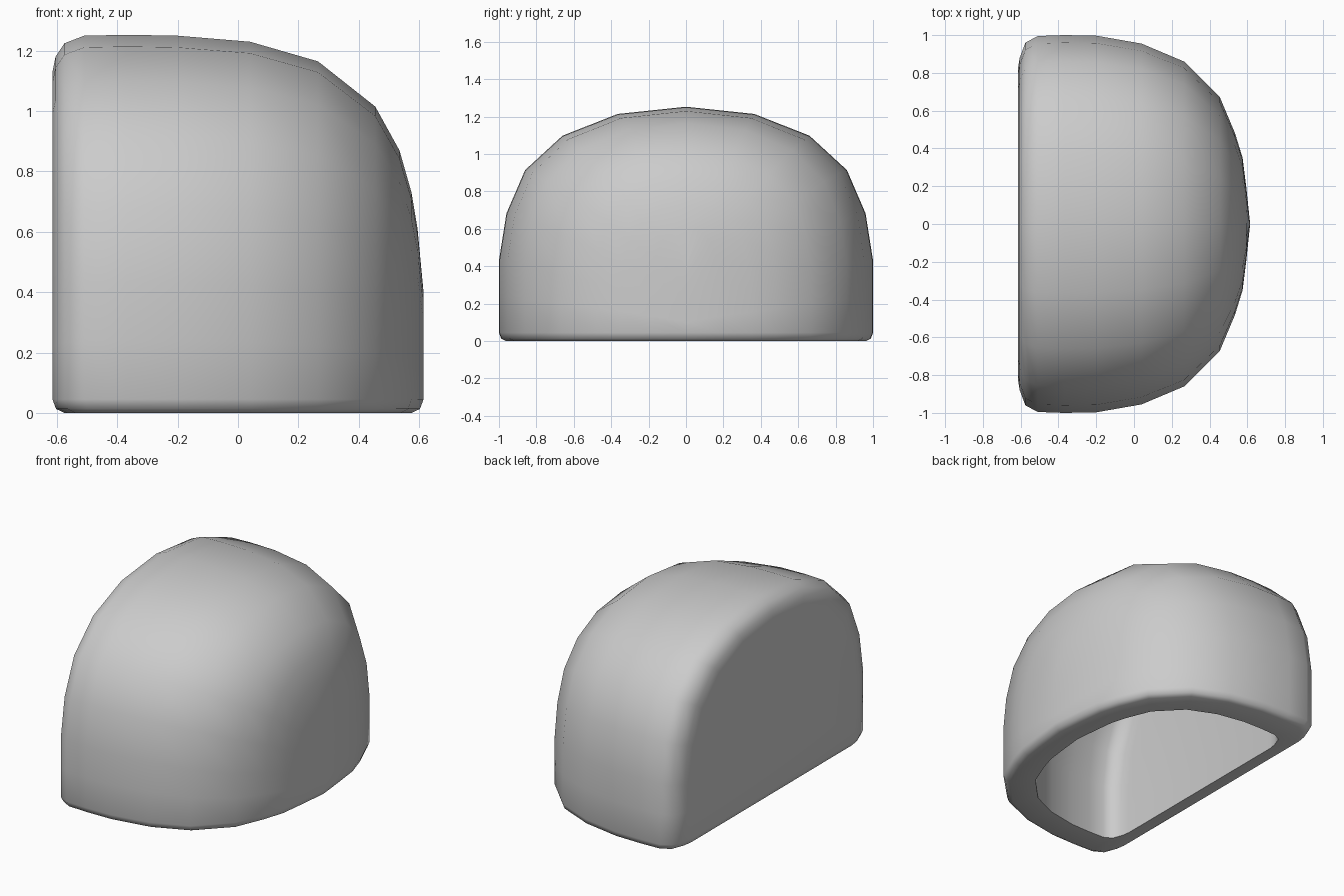
import bpy, bmesh, math

if "Cube" in bpy.data.objects:
    bpy.data.objects.remove(bpy.data.objects["Cube"])

# Stations along x: (x, half width, crown height)
STATIONS = [(-0.615, 0.82, 1.13), (-0.605, 0.88, 1.18), (-0.575, 0.96, 1.225),
            (-0.51, 0.995, 1.25), (-0.37, 1.0, 1.253), (-0.2, 0.997, 1.25),
            (0.04, 0.955, 1.23), (0.265, 0.86, 1.165), (0.455, 0.67, 1.015),
            (0.535, 0.48, 0.87), (0.575, 0.35, 0.73), (0.595, 0.19, 0.61),
            (0.615, 0.0, 0.40)]
# Half arch: (fraction of width, fraction of height)
HALF = [(1, 0), (1, 0.16), (1, 0.32), (0.96, 0.528), (0.86, 0.72),
        (0.66, 0.872), (0.365, 0.968)]
ARCH = HALF + [(0, 1)] + [(-y, z) for y, z in reversed(HALF)]

bm = bmesh.new()


def shell(x_fn, sy, sz, z0):
    """Loft arches along x, cap the flat back, return the bottom loop."""
    rows = [[bm.verts.new((x_fn(x), f * w * sy, z0 + g * (h * sz - z0)))
             for f, g in ARCH] for x, w, h in STATIONS]
    for a, b in zip(rows, rows[1:]):
        for i in range(len(ARCH) - 1):
            bm.faces.new((a[i], a[i + 1], b[i + 1], b[i]))
    bm.faces.new(rows[0])
    return [r[0] for r in rows] + [r[-1] for r in reversed(rows)]


def offset_loop(loop, d, z):
    """Copy a loop, drawn in by d along x and y."""
    return [bm.verts.new((v.co.x * (1 - d / 0.615), v.co.y * (1 - d), z)) for v in loop]


def bridge(a, b):
    n = len(a)
    for i in range(n):
        j = (i + 1) % n
        bm.faces.new((a[i], a[j], b[j], b[i]))


# Outer dome, rounded lower lip, inner cavity
outer = shell(lambda x: x, 1.0, 1.0, 0.045)
lip_a = offset_loop(outer, 0.012, 0.013)
lip_b = offset_loop(outer, 0.04, 0.0)
inner = shell(lambda x: -0.51 + (x + 0.615) * 0.95 / 1.23, 0.80, 0.88, 0.0)
bridge(outer, lip_a)
bridge(lip_a, lip_b)
bridge(lip_b, inner)

bmesh.ops.remove_doubles(bm, verts=bm.verts, dist=0.0005)
bmesh.ops.recalc_face_normals(bm, faces=bm.faces)
mesh = bpy.data.meshes.new("half_dome_shell")
bm.to_mesh(mesh)
bm.free()
obj = bpy.data.objects.new("half_dome_shell", mesh)
bpy.context.collection.objects.link(obj)
bpy.context.view_layer.objects.active = obj
obj.select_set(True)
bpy.ops.object.shade_smooth_by_angle(angle=math.radians(50))
